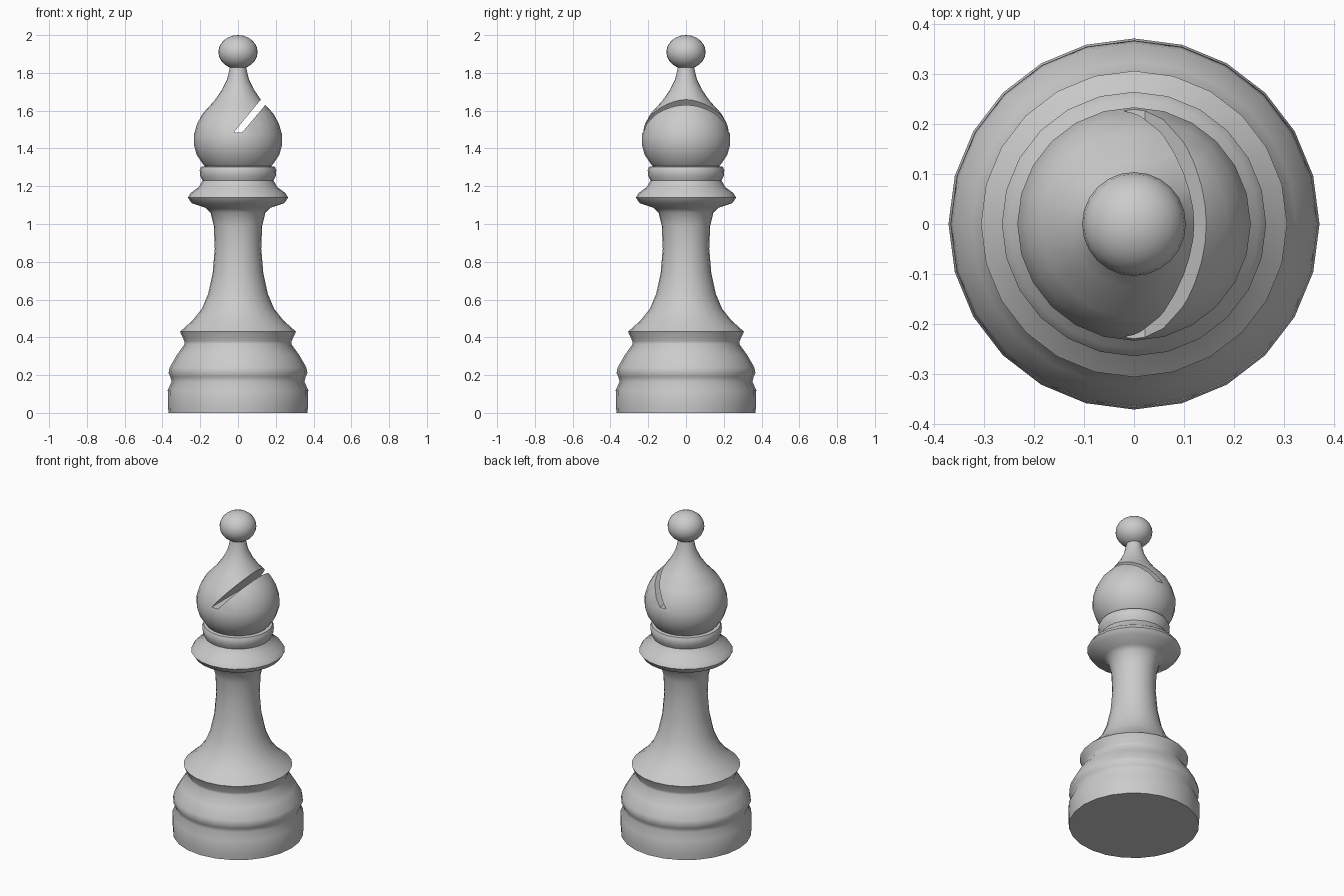
import bpy, bmesh, math

if "Cube" in bpy.data.objects:
    bpy.data.objects.remove(bpy.data.objects["Cube"])

SIDES = 24


def finish(name, bm, smooth_angle=None):
    bmesh.ops.recalc_face_normals(bm, faces=bm.faces)
    mesh = bpy.data.meshes.new(name)
    bm.to_mesh(mesh)
    bm.free()
    ob = bpy.data.objects.new(name, mesh)
    bpy.context.collection.objects.link(ob)
    if smooth_angle:
        smooth(ob, smooth_angle)
    return ob


def smooth(ob, angle):
    bpy.ops.object.select_all(action='DESELECT')
    ob.select_set(True)
    bpy.context.view_layer.objects.active = ob
    bpy.ops.object.shade_smooth_by_angle(angle=math.radians(angle))


def lathe(name, profile, smooth_angle=None):
    """Solid of revolution from (radius, height) points, capped at both ends."""
    bm = bmesh.new()
    rings = []
    for r, z in profile:
        rings.append([bm.verts.new((r * math.cos(2 * math.pi * i / SIDES),
                                    r * math.sin(2 * math.pi * i / SIDES), z))
                      for i in range(SIDES)])
    for a, b in zip(rings, rings[1:]):
        for i in range(SIDES):
            j = (i + 1) % SIDES
            bm.faces.new((a[i], a[j], b[j], b[i]))
    bm.faces.new(rings[0][::-1])
    bm.faces.new(rings[-1])
    return finish(name, bm, smooth_angle)


# Stepped base, waisted stem and collar
lathe("base_and_stem", [
    (0.368, 0.0), (0.37, 0.03), (0.372, 0.12), (0.352, 0.165), (0.358, 0.19),
    (0.368, 0.21), (0.362, 0.24), (0.325, 0.305), (0.282, 0.365), (0.284, 0.38),
    (0.307, 0.43), (0.24, 0.49), (0.192, 0.55), (0.158, 0.63), (0.134, 0.74),
    (0.123, 0.87), (0.128, 0.99), (0.145, 1.06), (0.17, 1.085), (0.245, 1.11),
    (0.265, 1.14), (0.25, 1.165), (0.208, 1.195), (0.188, 1.23), (0.2, 1.255),
    (0.203, 1.285), (0.195, 1.303), (0.175, 1.306)], 50)

# Pointed head
head = lathe("slotted_head", [
    (0.175, 1.306), (0.188, 1.32), (0.218, 1.365), (0.234, 1.42), (0.234, 1.47),
    (0.217, 1.53), (0.187, 1.585), (0.127, 1.65), (0.085, 1.71), (0.058, 1.765),
    (0.045, 1.82), (0.042, 1.84)])

# Slanted slot cut through the head from front to back
bm = bmesh.new()
outline = [(-0.022, 1.485), (0.022, 1.485), (0.322, 1.84), (0.278, 1.85)]
face = bm.faces.new([bm.verts.new((x, -0.4, z)) for x, z in outline])
ext = bmesh.ops.extrude_face_region(bm, geom=[face])
bmesh.ops.translate(bm, vec=(0, 0.8, 0),
                    verts=[v for v in ext["geom"] if isinstance(v, bmesh.types.BMVert)])
cutter = finish("slot_cutter", bm)
cutter.hide_render = True
cut = head.modifiers.new("slot", 'BOOLEAN')
cut.operation = 'DIFFERENCE'
cut.solver = 'EXACT'
cut.object = cutter
bpy.context.view_layer.objects.active = head
bpy.ops.object.modifier_apply(modifier="slot")
bpy.data.objects.remove(cutter)
smooth(head, 40)

# Ball on top
bm = bmesh.new()
bmesh.ops.create_uvsphere(bm, u_segments=SIDES, v_segments=12, radius=1)
bmesh.ops.scale(bm, vec=(0.104, 0.104, 0.09), verts=bm.verts)
bmesh.ops.translate(bm, vec=(0, 0, 1.91), verts=bm.verts)
finish("ball_finial", bm, 50)
